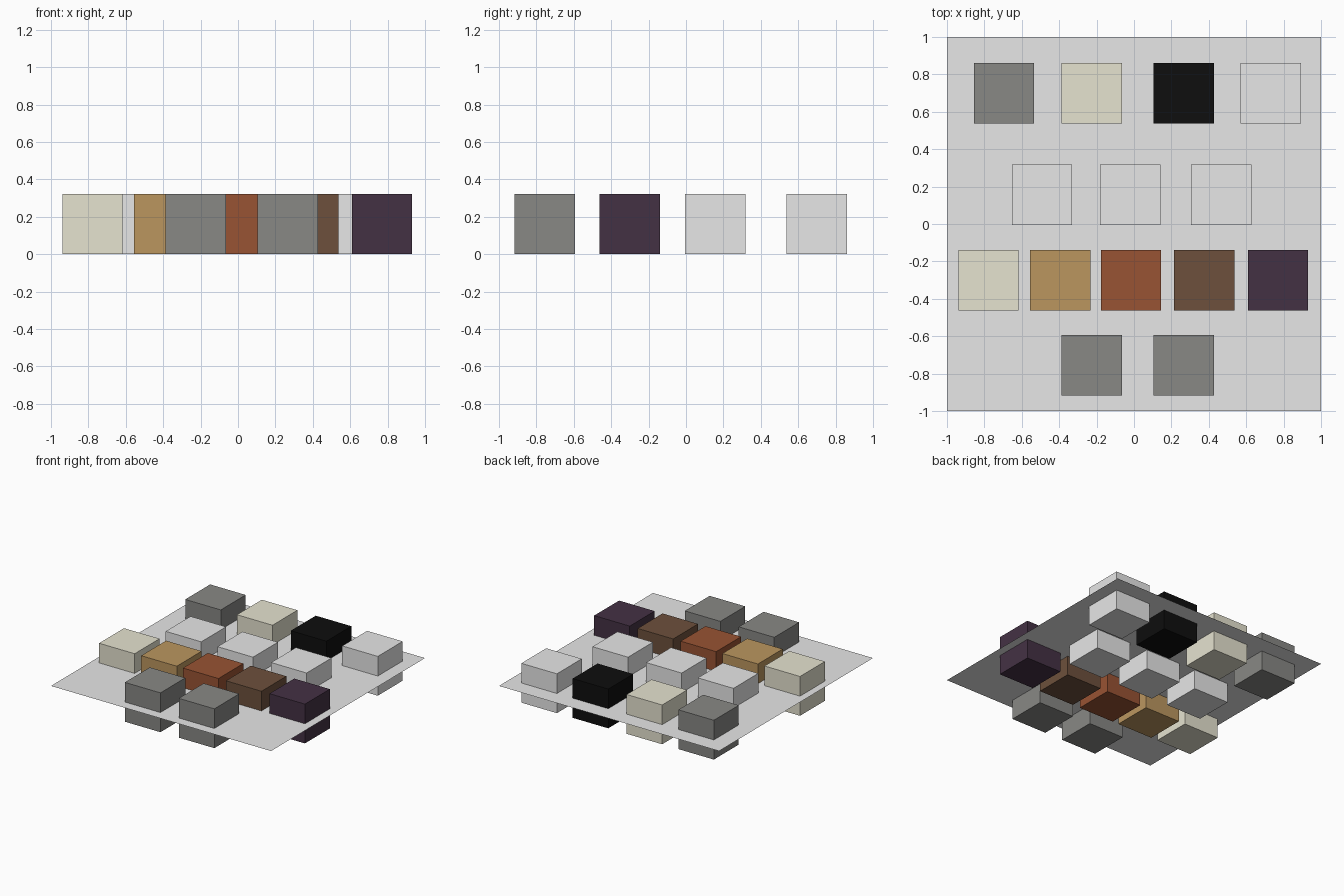
import bpy

if "Cube" in bpy.data.objects:
    bpy.data.objects.remove(bpy.data.objects["Cube"])

SIZE = 0.323  # edge length of every cube


def material(name, srgb):
    lin = [((c / 255 + 0.055) / 1.055) ** 2.4 if c > 10 else c / 255 / 12.92 for c in srgb]
    m = bpy.data.materials.new(name)
    m.diffuse_color = (*lin, 1)
    m.use_nodes = True
    m.node_tree.nodes["Principled BSDF"].inputs["Base Color"].default_value = m.diffuse_color
    return m


mats = {name: material(name, rgb) for name, rgb in {
    "light grey": (231, 231, 231),
    "dark grey": (136, 136, 133),
    "cream": (230, 227, 208),
    "tan": (187, 150, 95),
    "rust": (152, 83, 51),
    "brown": (109, 80, 60),
    "dark purple": (68, 49, 68),
    "black": (14, 14, 14),
}.items()}


def finish(name, mat):
    ob = bpy.context.object
    ob.name = name
    ob.data.materials.append(mats[mat])


# Thin flat sheet passing through the middle of the cubes
bpy.ops.mesh.primitive_plane_add(size=2, location=(0, 0, SIZE / 2))
finish("base_sheet", "light grey")

# Rows of cubes: y position, then x position and colour of each cube
rows = [
    ("back", 0.70, [(-0.695, "dark grey"), (-0.225, "cream"),
                    (0.265, "black"), (0.732, "light grey")]),
    ("middle", 0.156, [(-0.492, "light grey"), (-0.021, "light grey"),
                       (0.466, "light grey")]),
    ("colour", -0.30, [(-0.778, "cream"), (-0.395, "tan"), (-0.016, "rust"),
                       (0.375, "brown"), (0.77, "dark purple")]),
    ("front", -0.755, [(-0.225, "dark grey"), (0.265, "dark grey")]),
]
for row, y, cubes in rows:
    for i, (x, mat) in enumerate(cubes, 1):
        bpy.ops.mesh.primitive_cube_add(size=SIZE, location=(x, y, SIZE / 2))
        finish(f"{row}_row_cube_{i}", mat)
